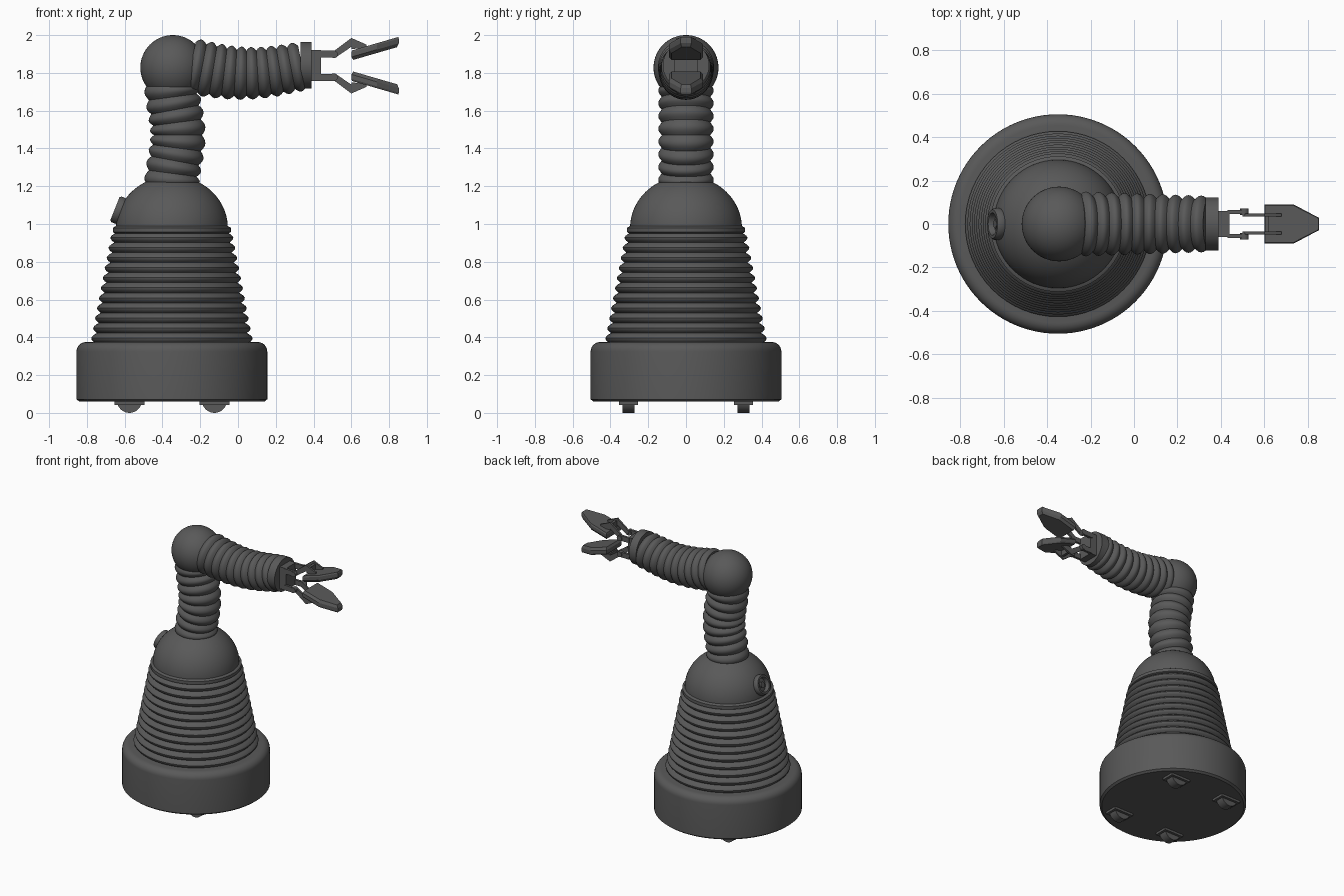
import bpy, bmesh, math
from mathutils import Vector, Matrix

cube = bpy.data.objects.get("Cube")
if cube:
    bpy.data.objects.remove(cube)

grey = bpy.data.materials.new("dark_grey")
grey.use_nodes = True
grey.diffuse_color = (0.1, 0.1, 0.1, 1)
grey.node_tree.nodes["Principled BSDF"].inputs["Base Color"].default_value = grey.diffuse_color

CX = -0.35       # axis of the body
GRIP_Z = 1.838   # centre height of the gripper


def finish(name, bm, smooth=True):
    bmesh.ops.recalc_face_normals(bm, faces=bm.faces)
    mesh = bpy.data.meshes.new(name)
    bm.to_mesh(mesh)
    bm.free()
    mesh.materials.append(grey)
    obj = bpy.data.objects.new(name, mesh)
    bpy.context.collection.objects.link(obj)
    if smooth:
        bpy.ops.object.select_all(action='DESELECT')
        obj.select_set(True)
        bpy.context.view_layer.objects.active = obj
        bpy.ops.object.shade_smooth_by_angle(angle=math.radians(35))
    return obj


def loft(name, rings, sides=64, closed=False):
    """Skin circles given as (centre, axis, radius)."""
    bm = bmesh.new()
    loops = []
    for centre, axis, radius in rings:
        axis = Vector(axis).normalized()
        v = Vector((0, 1, 0))
        u = v.cross(axis).normalized()
        loops.append([bm.verts.new(Vector(centre) + radius * (math.cos(t) * u + math.sin(t) * v))
                      for t in (2 * math.pi * i / sides for i in range(sides))])
    pairs = list(zip(loops, loops[1:]))
    if closed:
        pairs.append((loops[-1], loops[0]))
    for a, b in pairs:
        for i in range(sides):
            j = (i + 1) % sides
            bm.faces.new((a[i], a[j], b[j], b[i]))
    if not closed:
        bm.faces.new(loops[0])
        bm.faces.new(loops[-1])
    return finish(name, bm)


def lathe(name, profile, **kw):
    return loft(name, [((CX, 0, z), (0, 0, 1), r) for r, z in profile], **kw)


def bellows(name, path, radius, ribs, depth, steps=6):
    """Ribbed hose along path(t), with outer radius radius(t)."""
    rings = []
    for i in range(ribs * steps + 1):
        t = i / (ribs * steps)
        axis = path(t + 0.01) - path(t - 0.01)
        bulge = abs(math.sin(math.pi * i / steps))
        rings.append((path(t), axis, radius(t) - depth * (1 - bulge)))
    return loft(name, rings)


def cylinder(name, centre, axis, radius, length, sides=32):
    c, a = Vector(centre), Vector(axis).normalized()
    if abs(a.y) > 0.9:
        bm = bmesh.new()
        bmesh.ops.create_cone(bm, cap_ends=True, segments=sides, radius1=radius, radius2=radius,
                              depth=length,
                              matrix=Matrix.Translation(c) @ Matrix.Rotation(math.pi / 2, 4, 'X'))
        return finish(name, bm)
    return loft(name, [(c - a * length / 2, a, radius), (c + a * length / 2, a, radius)], sides)


def box(name, centre, size):
    bm = bmesh.new()
    bmesh.ops.create_cube(bm, size=1, matrix=Matrix.Translation(centre) @ Matrix.Diagonal((*size, 1)))
    return finish(name, bm, False)


def ball(name, centre, radius):
    bm = bmesh.new()
    bmesh.ops.create_uvsphere(bm, u_segments=48, v_segments=32, radius=radius,
                              matrix=Matrix.Translation(centre))
    return finish(name, bm)


def extrude_xz(name, outline, y, width):
    """Flat outline in x and z, thickened along y."""
    bm = bmesh.new()
    face = bm.faces.new([bm.verts.new((px, y - width / 2, pz)) for px, pz in outline])
    out = bmesh.ops.extrude_face_region(bm, geom=[face])
    bmesh.ops.translate(bm, vec=(0, width, 0),
                        verts=[g for g in out["geom"] if isinstance(g, bmesh.types.BMVert)])
    return finish(name, bm, False)


# Base drum with rounded top rim
rim = [(0.455 + 0.05 * math.cos(a), 0.325 + 0.05 * math.sin(a))
       for a in (math.pi / 2 * i / 6 for i in range(7))]
lathe("base_drum", [(0.49, 0.06), (0.505, 0.072)] + rim, sides=96)

# Wheels under the base
for x in (CX - 0.225, CX + 0.225):
    for y in (-0.305, 0.305):
        box("wheel_mount", (x, y, 0.053), (0.16, 0.1, 0.02))
        cylinder("wheel", (x, y, 0.066), (0, 1, 0), 0.066, 0.063)

# Tapered ribbed body, collar and dome
bellows("body_bellows", lambda t: Vector((CX, 0, 0.37 + 0.585 * t)),
        lambda t: 0.432 - 0.112 * t, 11, 0.025)
lathe("body_collar", [(0.3, 0.95), (0.312, 0.957), (0.312, 0.98), (0.295, 0.99)])
lathe("dome", [(0.296 * math.cos(a), 0.98 + 0.275 * math.sin(a))
               for a in (math.radians(4.4 * i) for i in range(20))])

# Socket on the back of the dome
out = Vector((-0.93, 0, 0.37))
seat = Vector((-0.65, 0, 1.08))
loft("socket_ring", [(seat + out * d, out, r) for r, d in
                     ((0.066, -0.09), (0.073, -0.03), (0.073, -0.008), (0.066, 0.002),
                      (0.052, 0.002), (0.047, -0.006), (0.047, -0.09))], 40, closed=True)
cylinder("socket_floor", seat - out * 0.05, out, 0.05, 0.03)
cylinder("socket_pin", seat - out * 0.03, out, 0.02, 0.04)

# Bowed neck, elbow ball and bowed forearm
bellows("neck_bellows", lambda t: Vector((CX + 0.032 * math.sin(math.pi * t) ** 2, 0, 1.2 + 0.54 * t)),
        lambda t: 0.147, 8, 0.02)
ball("elbow_ball", (CX + 0.005, 0, 1.828), 0.172)
bellows("forearm_bellows",
        lambda t: Vector((-0.25 + 0.59 * t, 0, 1.836 - 0.038 * math.sin(math.pi * t))),
        lambda t: 0.15 - 0.02 * t, 10, 0.02)
cylinder("wrist_cap", (0.36, 0, GRIP_Z + 0.002), (1, 0, 0), 0.123, 0.06, 48)

# Gripper bracket
box("gripper_bracket", (0.413, 0, GRIP_Z), (0.055, 0.12, 0.164))

# Upper and lower jaws, mirrored in height
for side, s in (("upper", 1), ("lower", -1)):
    for y in (-1, 1):
        box(side + "_fork", (0.47, y * 0.056, GRIP_Z + s * 0.062), (0.08, 0.018, 0.038))
        cylinder(side + "_pivot", (0.508, y * 0.056, GRIP_Z + s * 0.06), (0, 1, 0), 0.02, 0.03, 20)
        link = [(0.5, 0.072), (0.6, 0.147), (0.68, 0.112), (0.68, 0.075), (0.6, 0.1), (0.515, 0.042)]
        extrude_xz(side + "_link", [(x, GRIP_Z + s * z) for x, z in link], y * 0.042, 0.014)
    box(side + "_link_bridge", (0.612, 0, GRIP_Z + s * 0.108), (0.02, 0.09, 0.04))

    # Finger pad: pointed plate, sloping outwards, narrower on its gripping face
    bm = bmesh.new()
    half = [(0.6, 0.09), (0.735, 0.09), (0.852, 0.028)]
    outline = half + [(x, -y) for x, y in reversed(half)]
    layers = []
    for height, shrink in ((0.026, 0.94), (0.016, 1), (-0.008, 1), (-0.026, 0.84)):
        ring = []
        for x, y in outline:
            x = 0.726 + (x - 0.726) * (0.5 + shrink / 2)
            z = 0.054 + (x - 0.6) * 0.29 + height
            ring.append(bm.verts.new((x, y * shrink, GRIP_Z + s * z)))
        layers.append(ring)
    for a, b in zip(layers, layers[1:]):
        for i in range(len(a)):
            j = (i + 1) % len(a)
            bm.faces.new((a[i], a[j], b[j], b[i]))
    bm.faces.new(layers[0])
    bm.faces.new(layers[-1])
    finish(side + "_finger", bm, False)
